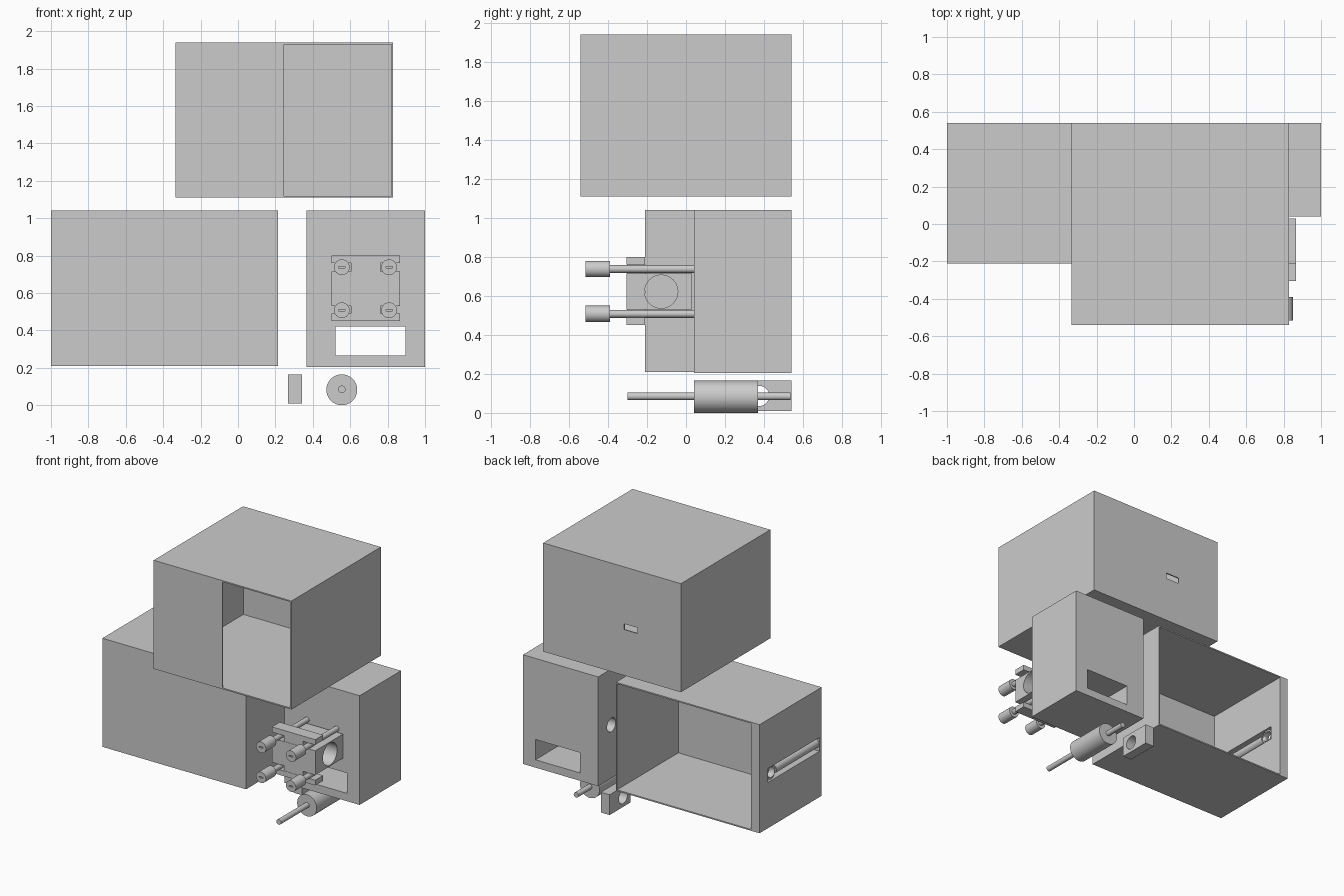
import bpy
from mathutils import Vector

if "Cube" in bpy.data.objects:
    bpy.data.objects.remove(bpy.data.objects["Cube"])


def box(name, x, y, z):
    """Box from (min, max) ranges."""
    bpy.ops.mesh.primitive_cube_add(size=1, location=[sum(r) / 2 for r in (x, y, z)])
    o = bpy.context.object
    o.name = name
    o.scale = [r[1] - r[0] for r in (x, y, z)]
    bpy.ops.object.transform_apply(location=False, rotation=False, scale=True)
    return o


def rod(name, start, end, radius, sides=48):
    """Cylinder between two points."""
    a, b = Vector(start), Vector(end)
    bpy.ops.mesh.primitive_cylinder_add(vertices=sides, radius=radius,
                                        depth=(b - a).length, location=(a + b) / 2)
    o = bpy.context.object
    o.name = name
    o.rotation_euler = (b - a).to_track_quat('Z', 'Y').to_euler()
    bpy.ops.object.transform_apply(location=False, rotation=True, scale=False)
    bpy.ops.object.shade_smooth_by_angle()
    return o


def boolean(target, others, operation='DIFFERENCE'):
    """Apply each other object to the target, then remove it."""
    bpy.context.view_layer.objects.active = target
    for c in others:
        m = target.modifiers.new('bool', 'BOOLEAN')
        m.operation, m.object, m.solver = operation, c, 'EXACT'
        bpy.ops.object.modifier_apply(modifier=m.name)
        bpy.data.objects.remove(c, do_unlink=True)


# Upper housing: thin shell, front doorway on the right, small slot in the back
upper = box('upper_housing', (-.335, .83), (-.54, .54), (1.11, 1.94))
boolean(upper, [
    box('cavity', (-.325, .82), (-.53, .53), (1.12, 1.93)),
    box('doorway', (.245, .82), (-.6, -.5), (1.12, 1.93)),
    box('back_slot', (.03, .145), (.5, .6), (1.46, 1.505)),
])

# Lower housing: open at the back, thick left wall with a latch slot
lower = box('lower_housing', (-1, .215), (-.21, .54), (.21, 1.04))
boolean(lower, [
    box('cavity', (-.928, .205), (-.2, .6), (.22, 1.03)),
    box('latch_slot', (-1.1, -.9), (-.185, .44), (.56, .665)),
])

# Latch bar and ring seated in the slot
rod('latch_bar', (-.963, -.185, .612), (-.963, .33, .612), .034)
ring = rod('latch_ring', (-.985, .38, .612), (-.94, .38, .612), .052)
boolean(ring, [rod('ring_hole', (-1.1, .38, .612), (-.8, .38, .612), .04)])

# Side block: rectangular tunnel front to back, round socket in the left side
side = box('side_block', (.365, 1), (.04, .54), (.205, 1.04))
boolean(side, [
    box('tunnel', (.52, .895), (-.1, .7), (.265, .42)),
    rod('socket', (.2, .38, .612), (.44, .38, .612), .052),
])

# Bracket: body with T-shaped ears above and below, bored sideways
bracket = box('bracket', (.5, .867), (-.305, .03), (.53, .715))
ears = []
for lo, hi, neck_lo, neck_hi in ((.76, .8, .70, .77), (.45, .49, .48, .54)):
    ears.append(box('ear_neck', (.603, .762), (-.303, -.212), (neck_lo, neck_hi)))
    ears.append(box('ear_bar', (.5, .867), (-.305, -.21), (lo, hi)))
boolean(bracket, ears, 'UNION')
boolean(bracket, [rod('bore', (.3, -.127, .622), (1.1, -.127, .622), .085)])

# Four headed pins holding the bracket, each head slotted
for i, x in enumerate((.555, .808)):
    for j, z in enumerate((.738, .508)):
        rod(f'pin_shank_{i}{j}', (x, -.4, z), (x, .045, z), .02, 32)
        head = rod(f'pin_head_{i}{j}', (x, -.515, z), (x, -.39, z), .042, 32)
        boolean(head, [box('head_slot', (x - .018, x + .018), (-.53, -.505),
                           (z - .004, z + .004))])

# Actuator: drum with a long plunger through it
rod('actuator_drum', (.555, .04, .0825), (.555, .37, .0825), .0825, 64)
rod('actuator_plunger', (.555, -.3, .085), (.555, .535, .085), .02, 32)

# Loose catch block with a round hole
catch = box('catch_block', (.268, .342), (.285, .54), (.01, .165))
boolean(catch, [rod('catch_hole', (.1, .375, .087), (.5, .375, .087), .052)])
